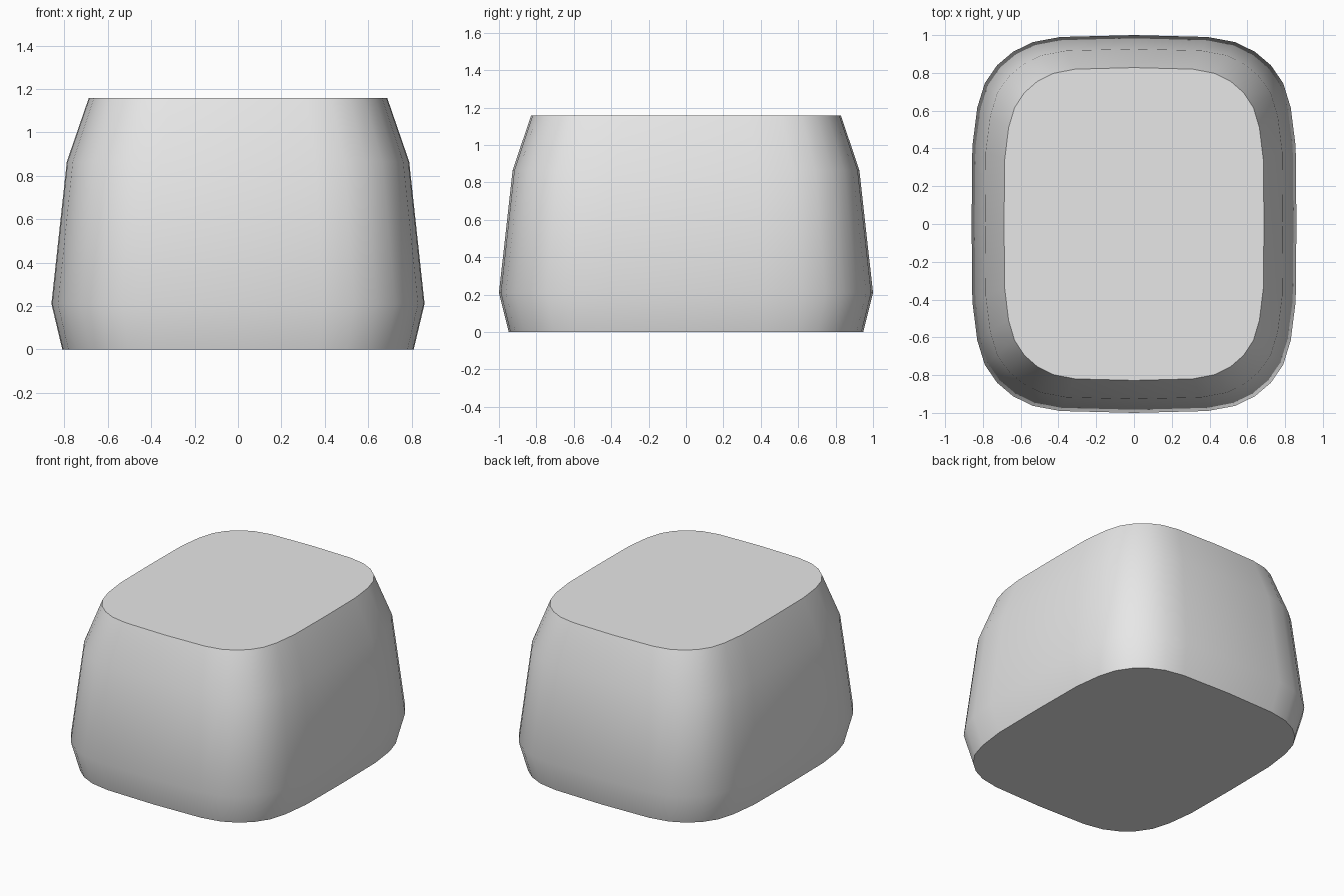
import bpy
import bmesh

# Remove the default cube
cube = bpy.data.objects.get("Cube")
if cube:
    bpy.data.objects.remove(cube, do_unlink=True)

# Single light grey colour
grey = bpy.data.materials.new("light_grey")
grey.use_nodes = True
grey.diffuse_color = (0.8, 0.8, 0.8, 1)
grey.node_tree.nodes["Principled BSDF"].inputs["Base Color"].default_value = (0.8, 0.8, 0.8, 1)

# One quadrant of the rounded outline, from the side middle to the back middle
QUADRANT = [(0.86, 0), (0.856, 0.41), (0.83, 0.615), (0.79, 0.745), (0.725, 0.84),
            (0.64, 0.912), (0.535, 0.963), (0.39, 0.99), (0, 1)]
outline = QUADRANT[:-1]
outline += [(-x, y) for x, y in QUADRANT[:0:-1]]
outline += [(-x, -y) for x, y in outline]

# Heights of the rings with their half width and half depth
RINGS = [(0, 0.81, 0.948), (0.21, 0.86, 1), (0.865, 0.789, 0.927), (1.158, 0.688, 0.828)]

# Body: stacked outlines bridged by quads, closed by flat caps
bm = bmesh.new()
rings = [[bm.verts.new((x * w / 0.86, y * d, z)) for x, y in outline] for z, w, d in RINGS]
count = len(outline)
for low, high in zip(rings, rings[1:]):
    for i in range(count):
        j = (i + 1) % count
        bm.faces.new((low[i], low[j], high[j], high[i])).smooth = True
caps = [bm.faces.new(rings[0][::-1]), bm.faces.new(rings[-1])]

# Crisp rims around the flat caps
for cap in caps:
    for edge in cap.edges:
        edge.smooth = False

mesh = bpy.data.meshes.new("rounded_block")
bm.to_mesh(mesh)
bm.free()
mesh.materials.append(grey)
block = bpy.data.objects.new("rounded_block", mesh)
bpy.context.collection.objects.link(block)
